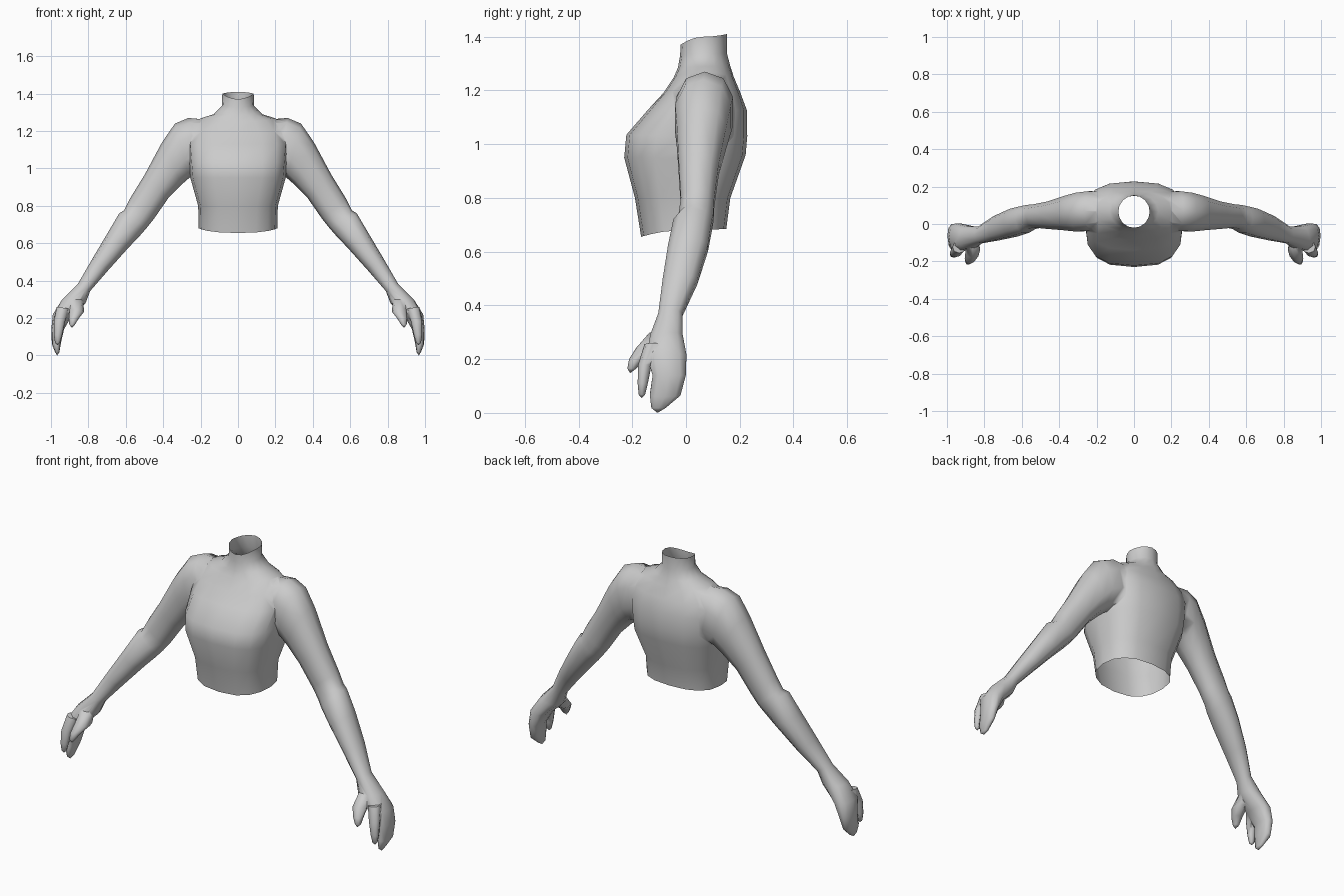
import bpy, bmesh, math

if "Cube" in bpy.data.objects:
    bpy.data.objects.remove(bpy.data.objects["Cube"])

grey = bpy.data.materials.new("plain grey")
grey.diffuse_color = (0.6, 0.6, 0.6, 1)
grey.use_nodes = True
grey.node_tree.nodes["Principled BSDF"].inputs["Base Color"].default_value = grey.diffuse_color


def sgn_pow(v, p):
    return math.copysign(abs(v) ** p, v)


def loft(name, rings, ends):
    """Skin rings of points into a closed tube, fanned to a point at each end."""
    bm = bmesh.new()
    rows = [[bm.verts.new(p) for p in ring] for ring in rings]
    n = len(rows[0])
    for a, b in zip(rows, rows[1:]):
        for i in range(n):
            j = (i + 1) % n
            bm.faces.new((a[i], a[j], b[j], b[i]))
    for row, tip in ((rows[0], ends[0]), (rows[-1], ends[1])):
        c = bm.verts.new(tip)
        for i in range(n):
            bm.faces.new((row[i], row[(i + 1) % n], c))
    bmesh.ops.recalc_face_normals(bm, faces=bm.faces)
    me = bpy.data.meshes.new(name)
    bm.to_mesh(me)
    bm.free()
    ob = bpy.data.objects.new(name, me)
    bpy.context.collection.objects.link(ob)
    me.materials.append(grey)
    return ob


def torso_ring(hx, yf, yb, zf, zs, zb, e, n=16):
    pts = []
    for i in range(n):
        a = 2 * math.pi * i / n
        c, s = sgn_pow(math.cos(a), 2 / e), sgn_pow(math.sin(a), 2 / e)
        z = zs + ((zb if s > 0 else zf) - zs) * s * s
        pts.append((hx * c, (yf + yb) / 2 + (yb - yf) / 2 * s, z))
    return pts


def limb_ring(outer, inner, yf, yb, n=10, e=2.3):
    """Oval between an outer and an inner (x, z) edge and two depths."""
    pts = []
    for i in range(n):
        a = 2 * math.pi * i / n
        c, s = sgn_pow(math.cos(a), 2 / e), sgn_pow(math.sin(a), 2 / e)
        t = (1 + c) / 2
        pts.append((inner[0] + (outer[0] - inner[0]) * t,
                    (yf + yb) / 2 + (yb - yf) / 2 * s,
                    inner[1] + (outer[1] - inner[1]) * t))
    return pts


def centre(ring):
    return [sum(p[k] for p in ring) / len(ring) for k in range(3)]


# Torso: half width, front y, back y, front/side/back z, squareness
torso = loft("torso", [torso_ring(*r) for r in (
    (.21, -.167, .15, .655, .68, .685, 2.5),
    (.213, -.19, .165, .80, .80, .80, 2.6),
    (.255, -.23, .222, .95, .95, .96, 2.8),
    (.262, -.222, .228, 1.035, 1.03, 1.03, 2.8),
    (.27, -.14, .227, 1.13, 1.13, 1.125, 2.6),
    (.255, -.085, .203, 1.19, 1.21, 1.19, 2.5),
    (.20, -.045, .178, 1.25, 1.268, 1.25, 2.3),
    (.13, -.03, .165, 1.285, 1.29, 1.29, 2.1),
    (.086, -.022, .152, 1.33, 1.335, 1.34, 2),
    (.084, -.02, .152, 1.37, 1.40, 1.41, 2))],
    ((0, .03, .67), (0, .03, 1.39)))

# Arm with mitten hand: outer edge, inner edge, front y, back y
arm_rings = [limb_ring(*r) for r in (
    ((.17, 1.262), (.15, 1.00), -.03, .175),
    ((.265, 1.27), (.205, .975), -.04, .18),
    ((.337, 1.24), (.26, .95), -.045, .172),
    ((.406, 1.14), (.30, .915), -.038, .155),
    ((.50, .965), (.37, .845), -.03, .125),
    ((.58, .835), (.45, .73), -.022, .108),
    ((.61, .775), (.49, .68), -.03, .105),
    ((.635, .76), (.525, .64), -.05, .10),
    ((.70, .65), (.585, .577), -.07, .085),
    ((.78, .515), (.69, .46), -.09, .045),
    ((.855, .385), (.79, .345), -.105, -.012),
    ((.94, .30), (.815, .28), -.135, -.01),
    ((.99, .22), (.89, .21), -.15, .005),
    ((.998, .14), (.93, .14), -.127, .002),
    ((.995, .06), (.945, .075), -.137, -.018),
    ((.978, .018), (.955, .018), -.13, -.075))]
# Thumb and finger
thumb_rings = [limb_ring(*r, n=8) for r in (
    ((.90, .30), (.83, .30), -.135, -.06),
    ((.90, .25), (.822, .235), -.185, -.09),
    ((.905, .20), (.85, .20), -.212, -.155),
    ((.902, .165), (.872, .165), -.218, -.185))]
finger_rings = [limb_ring(*r, n=8) for r in (
    ((.97, .26), (.90, .25), -.155, -.09),
    ((.985, .18), (.925, .18), -.178, -.128),
    ((.985, .11), (.94, .11), -.18, -.142),
    ((.978, .068), (.952, .068), -.176, -.152))]

parts = []
for side, sx in (("right", 1), ("left", -1)):
    for part, rings, tip in (("arm", arm_rings, (.967, -.106, .0)),
                             ("thumb", thumb_rings, (.887, -.208, .148)),
                             ("finger", finger_rings, (.965, -.165, .055))):
        flip = [[(sx * x, y, z) for x, y, z in r] for r in rings]
        parts.append(loft(side + "_" + part, flip,
                          (centre(flip[0]), (sx * tip[0], tip[1], tip[2]))))

# Fuse everything into one skin
for p in parts:
    m = torso.modifiers.new("fuse", 'BOOLEAN')
    m.operation, m.solver, m.object = 'UNION', 'EXACT', p
dg = bpy.context.evaluated_depsgraph_get()
skin = bpy.data.meshes.new_from_object(torso.evaluated_get(dg))
torso.modifiers.clear()
torso.data = skin
for p in parts:
    bpy.data.objects.remove(p)
torso.name = "torso_with_arms"

# Open the neck and the waist
bm = bmesh.new()
bm.from_mesh(skin)
caps = [v for v in bm.verts if math.hypot(v.co.x, v.co.y - .03) < .03]
bmesh.ops.delete(bm, geom=caps, context='VERTS')
bmesh.ops.remove_doubles(bm, verts=bm.verts, dist=.002)
bm.to_mesh(skin)
bm.free()
skin.materials.clear()
skin.materials.append(grey)

bpy.context.view_layer.objects.active = torso
torso.select_set(True)
bpy.ops.object.shade_smooth_by_angle(angle=math.radians(65))
